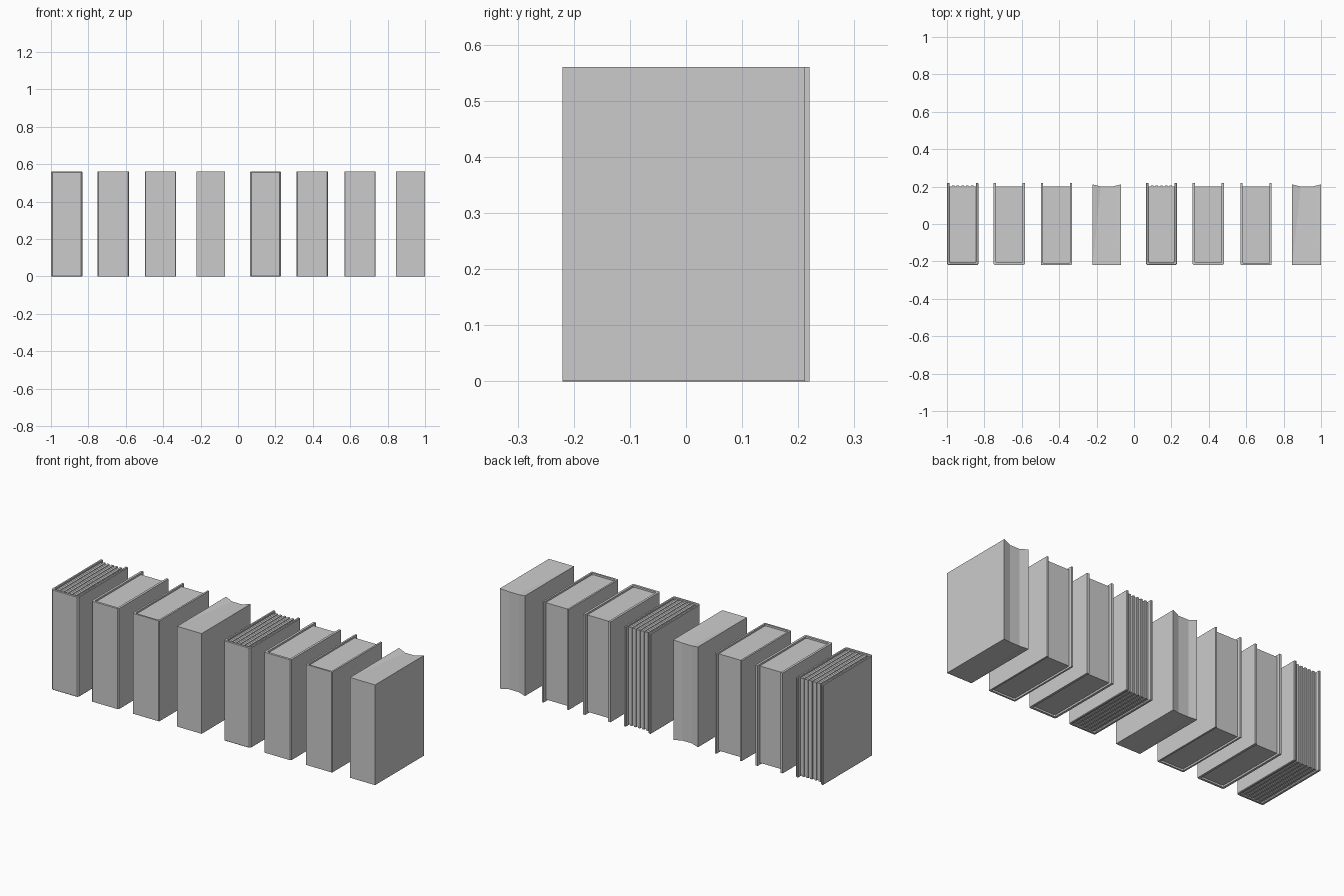
import bpy

if "Cube" in bpy.data.objects:
    bpy.data.objects.remove(bpy.data.objects["Cube"])

H = 0.56          # book height
Y0, Y1 = -0.22, 0.22


def prism(name, pts, z0, z1):
    """Extrude an xy outline (counter-clockwise) between two heights."""
    n = len(pts)
    verts = [(x, y, z0) for x, y in pts] + [(x, y, z1) for x, y in pts]
    faces = [tuple(reversed(range(n))), tuple(range(n, 2 * n))]
    faces += [(i, (i + 1) % n, n + (i + 1) % n, n + i) for i in range(n)]
    return add(name, verts, faces)


def add(name, verts, faces):
    me = bpy.data.meshes.new(name)
    me.from_pydata(verts, [], faces)
    me.update()
    ob = bpy.data.objects.new(name, me)
    bpy.context.collection.objects.link(ob)
    return ob


def cover(name, xa, xb, t, c, bevel=0.0):
    """U-shaped cover: two boards and a spine with chamfered corners."""
    pts = [(xa, Y1), (xa, Y0 + c), (xa + c, Y0), (xb - c, Y0),
           (xb, Y0 + c), (xb, Y1), (xb - t, Y1), (xb - t, Y0 + t + 0.004),
           (xb - t - 0.006, Y0 + t), (xa + t + 0.006, Y0 + t),
           (xa + t, Y0 + t + 0.004), (xa + t, Y1)]
    ob = prism(name, pts, 0.0, H)
    if bevel:
        m = ob.modifiers.new("bevel", 'BEVEL')
        m.width, m.segments = bevel, 1
        m.limit_method, m.angle_limit = 'ANGLE', 1.2
    return ob


def pages(name, xa, xb, t, ridges):
    """Page block, with sheets of alternating depth on the detailed books."""
    a, b = xa + t, xb - t
    prism(name, [(a, Y0 + t), (b, Y0 + t), (b, 0.2), (a, 0.2)], 0.01, H - 0.01)
    if ridges:
        step = (b - a) / (2 * ridges + 1)
        for i in range(ridges):
            x = a + step * (2 * i + 1)
            prism(f"{name}_sheets_{i}",
                  [(x, Y0 + t), (x + step, Y0 + t), (x + step, 0.205), (x, 0.205)],
                  0.006, H - 0.006)


def simple_book(name, xa, xb):
    """Lowest detail: one solid with a hollowed fore edge and sloping ends."""
    w = xb - xa
    verts = []
    for z, inner in ((0.001, 0.006), (H, H - 0.01)):
        verts += [(xa, Y0, z), (xb, Y0, z), (xb, 0.212, z),
                  (xb - 0.3 * w, 0.2, inner), (xa + 0.3 * w, 0.2, inner),
                  (xa, 0.212, z)]
    faces = [(0, 4, 3, 1), (0, 5, 4), (1, 3, 2),
             (6, 7, 9, 10), (6, 10, 11), (7, 8, 9)]
    faces += [(i, (i + 1) % 6, 6 + (i + 1) % 6, 6 + i) for i in range(6)]
    add(name, verts, faces)


# Two rows of four books, each row falling in detail
spans = [(-1.0, -0.832), (-0.751, -0.583), (-0.497, -0.332), (-0.222, -0.07),
         (0.064, 0.23), (0.313, 0.481), (0.57, 0.735), (0.845, 1.0)]
for i, (xa, xb) in enumerate(spans):
    level = i % 4
    if level == 3:
        simple_book(f"book_{i + 1}", xa, xb)
        continue
    t = (0.014, 0.013, 0.01)[level]
    cover(f"book_{i + 1}_cover", xa, xb, t, (0.008, 0.006, 0.003)[level],
          0.003 if level == 0 else 0)
    pages(f"book_{i + 1}_pages", xa, xb, t, 5 if level == 0 else 0)
